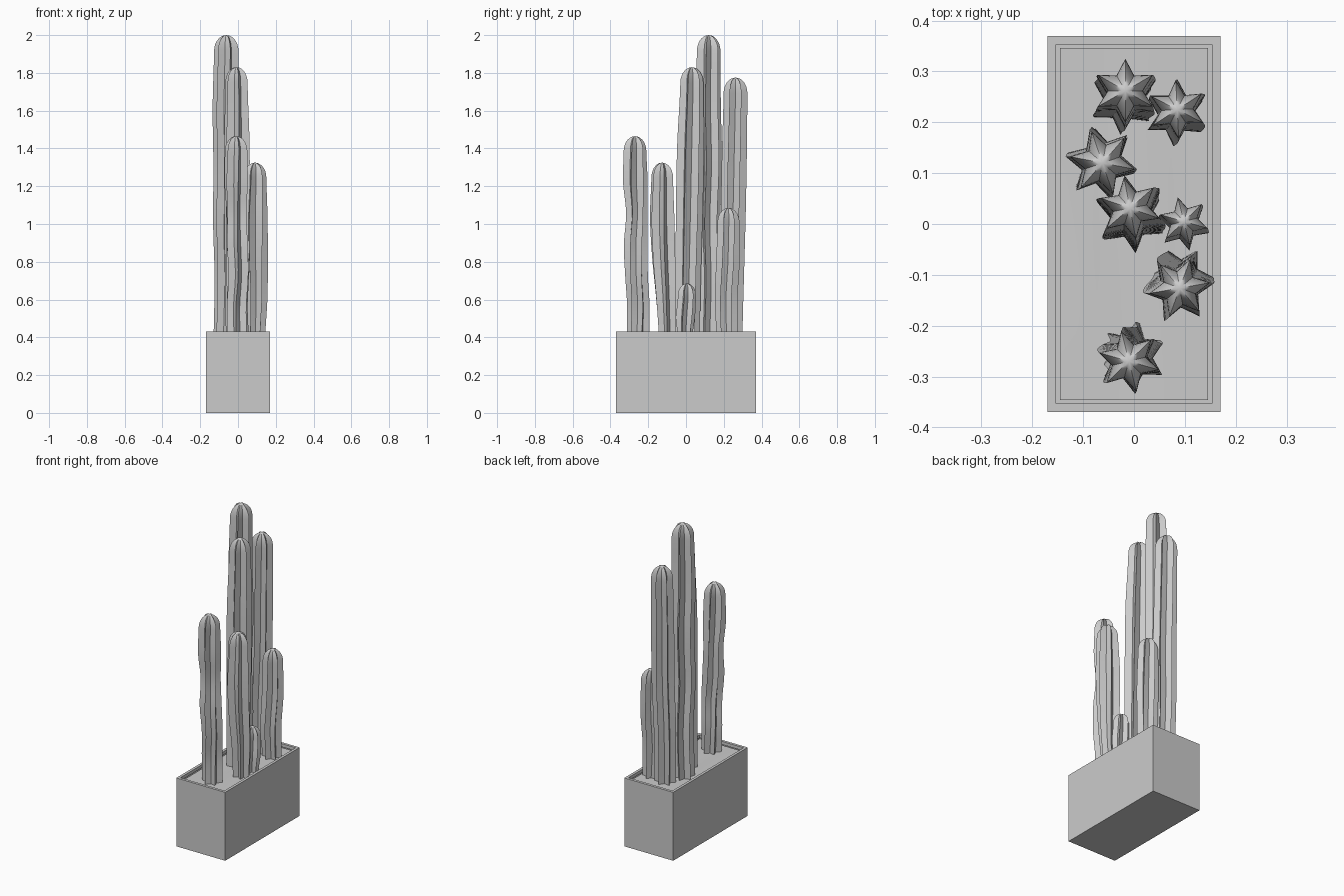
import bpy, bmesh, math
from mathutils import Vector

if "Cube" in bpy.data.objects:
    bpy.data.objects.remove(bpy.data.objects["Cube"])

W, D, H = 0.17, 0.37, 0.43      # planter half width, half depth, height
RIM, SOIL = 0.024, 0.41


def finish(bm, name, angle=None):
    bmesh.ops.recalc_face_normals(bm, faces=bm.faces)
    mesh = bpy.data.meshes.new(name)
    bm.to_mesh(mesh)
    bm.free()
    ob = bpy.data.objects.new(name, mesh)
    bpy.context.collection.objects.link(ob)
    if angle:
        bpy.ops.object.select_all(action='DESELECT')
        ob.select_set(True)
        bpy.context.view_layer.objects.active = ob
        bpy.ops.object.shade_smooth_by_angle(angle=math.radians(angle))
    return ob


# Planter: box with an inset rim and recessed opening
bm = bmesh.new()
bmesh.ops.create_cube(bm, size=1)
for v in bm.verts:
    v.co = (v.co.x * 2 * W, v.co.y * 2 * D, (v.co.z + 0.5) * H)
top = max(bm.faces, key=lambda f: f.calc_center_median().z)
bmesh.ops.inset_region(bm, faces=[top], thickness=RIM)
wall = bmesh.ops.extrude_discrete_faces(bm, faces=[top])['faces'][0]
bmesh.ops.translate(bm, verts=wall.verts, vec=(0, 0, SOIL - H))
bmesh.ops.delete(bm, geom=[wall], context='FACES_ONLY')
finish(bm, "planter")

# Soil surface inside the rim
bm = bmesh.new()
bmesh.ops.create_grid(bm, x_segments=8, y_segments=16, size=1)
for v in bm.verts:
    x, y = v.co.x, v.co.y
    bump = 0.004 * math.sin(5 * x + 2 * y) * (1 - x * x) * (1 - y * y)
    v.co = (x * (W - RIM), y * (D - RIM), SOIL + bump)
soil = finish(bm, "soil", 60)
for p in soil.data.polygons:
    if p.normal.z < 0:
        p.flip()


def spline(pts, t):
    """Catmull-Rom through evenly spaced control points."""
    n = len(pts) - 1
    i = min(int(t * n), n - 1)
    u = t * n - i
    a, b, c, d = (Vector(pts[max(0, min(n, i + k))]) for k in (-1, 0, 1, 2))
    return 0.5 * (2 * b + (c - a) * u + (2 * a - 5 * b + 4 * c - d) * u ** 2
                  + (3 * b - a - 3 * c + d) * u ** 3)


def cactus(name, height, phase, twist, path):
    """Six-ribbed star section lofted along (x, y, radius) points, domed on top."""
    ribs, steps, dome_steps = 6, 22, 7
    z0 = SOIL - 0.01
    dome = min(0.085, path[-1][2] * 1.3)
    levels = [(i / steps, 1.0, z0 + (height - dome - z0) * i / steps)
              for i in range(steps + 1)]
    for k in range(1, dome_steps):
        a = k / dome_steps * math.pi / 2
        levels.append((1.0, math.cos(a), height - dome + dome * math.sin(a)))
    bm = bmesh.new()
    rings = []
    for t, s, z in levels:
        x, y, r = spline(path, t)
        ring = []
        for j in range(ribs * 2):
            ang = math.radians(phase - twist * (1 - t)) + j * math.pi / ribs
            rr = r * s * (1.0 if j % 2 == 0 else 0.55)
            ring.append(bm.verts.new((x + rr * math.cos(ang), y + rr * math.sin(ang), z)))
        rings.append(ring)
    n = ribs * 2
    for lo, hi in zip(rings, rings[1:]):
        for j in range(n):
            bm.faces.new((lo[j], lo[(j + 1) % n], hi[(j + 1) % n], hi[j]))
    tip = bm.verts.new((path[-1][0], path[-1][1], height))
    for j in range(n):
        bm.faces.new((rings[-1][j], rings[-1][(j + 1) % n], tip))
    bm.faces.new(rings[0][::-1])
    finish(bm, name, 35)


# Cacti, listed from back to front
cactus("cactus_back", 1.775, 90, 4,
       [(-.022, .237, .062), (-.024, .243, .064), (-.016, .250, .066), (-.017, .256, .066), (-.017, .262, .063)])
cactus("cactus_back_short", 1.085, 93, 8,
       [(.084, .217, .056), (.080, .213, .060), (.086, .222, .062), (.085, .225, .058)])
cactus("cactus_tallest", 2.0, 109, 6,
       [(-.066, .118, .066), (-.060, .124, .066), (-.066, .116, .068), (-.062, .124, .070), (-.066, .118, .070), (-.062, .120, .066)])
cactus("cactus_middle", 1.83, 101, 5,
       [(-.004, .008, .066), (-.006, .012, .068), (-.006, .018, .072), (-.006, .024, .072), (-.008, .031, .062)])
cactus("cactus_baby", 0.685, 104, 3,
       [(.097, -.006, .040), (.098, -.002, .051), (.098, .005, .049)])
cactus("cactus_front_right", 1.325, 70, 12,
       [(.092, -.098, .052), (.096, -.106, .060), (.090, -.118, .068), (.087, -.126, .070), (.090, -.126, .061)])
cactus("cactus_front", 1.465, 104, 25,
       [(.000, -.254, .060), (-.004, -.252, .060), (.004, -.262, .060), (-.004, -.266, .063), (-.008, -.260, .057), (-.010, -.268, .066), (-.010, -.270, .062)])
